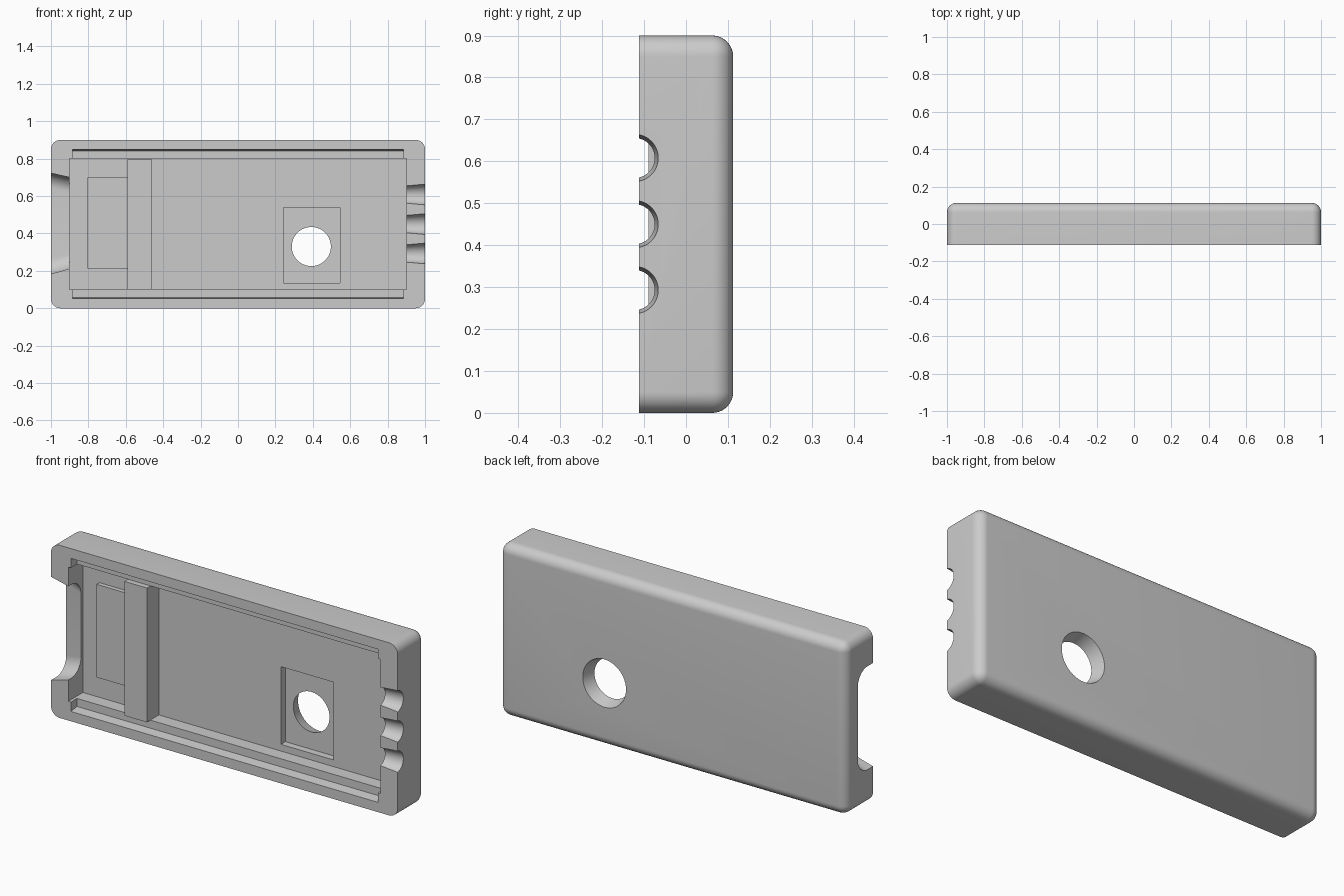
import bpy, bmesh
from math import cos, sin, pi
from mathutils import Vector

if "Cube" in bpy.data.objects:
    bpy.data.objects.remove(bpy.data.objects["Cube"], do_unlink=True)

grey = bpy.data.materials.new("plain grey")
grey.use_nodes = True
grey.diffuse_color = (0.6, 0.6, 0.6, 1)
bsdf = next(n for n in grey.node_tree.nodes if n.type == 'BSDF_PRINCIPLED')
bsdf.inputs["Base Color"].default_value = grey.diffuse_color

HALF = 0.1125   # half the case thickness
FLOOR = 0.008   # depth of the cavity floor


def finish(name, bm):
    bmesh.ops.recalc_face_normals(bm, faces=bm.faces[:])
    mesh = bpy.data.meshes.new(name)
    bm.to_mesh(mesh)
    bm.free()
    mesh.materials.append(grey)
    obj = bpy.data.objects.new(name, mesh)
    bpy.context.collection.objects.link(obj)
    return obj


def loft(name, ring_a, ring_b):
    """Closed solid between two matching rings."""
    bm = bmesh.new()
    a = [bm.verts.new(p) for p in ring_a]
    b = [bm.verts.new(p) for p in ring_b]
    bm.faces.new(a)
    bm.faces.new(b)
    for i in range(len(a)):
        j = (i + 1) % len(a)
        bm.faces.new((a[i], a[j], b[j], b[i]))
    return finish(name, bm)


def rect(y, x0, x1, z0, z1):
    return [(x0, y, z0), (x1, y, z0), (x1, y, z1), (x0, y, z1)]


def box(name, x0, x1, y0, y1, z0, z1):
    return loft(name, rect(y0, x0, x1, z0, z1), rect(y1, x0, x1, z0, z1))


def circle(center, r, axis, n=64):
    pts = []
    for i in range(n):
        c, s = r * cos(2 * pi * i / n), r * sin(2 * pi * i / n)
        pts.append(Vector(center) + Vector((c, 0, s) if axis == 'y' else (0, c, s)))
    return pts


def slot(x, back, z0, z1, r, n=12):
    """Section open to the front, with rounded corners at the back."""
    pts = [(x, -0.2, z0)]
    for cz, start in ((z0 + r, -pi / 2), (z1 - r, 0)):
        for i in range(n + 1):
            t = start + pi / 2 * i / n
            pts.append((x, back - r + r * cos(t), cz + r * sin(t)))
    return pts + [(x, -0.2, z1)]


def select(obj):
    bpy.ops.object.select_all(action='DESELECT')
    obj.select_set(True)
    bpy.context.view_layer.objects.active = obj


def cut(target, cutter):
    cutter.hide_render = True
    mod = target.modifiers.new("cut", 'BOOLEAN')
    mod.operation, mod.solver, mod.object = 'DIFFERENCE', 'EXACT', cutter
    select(target)
    bpy.ops.object.modifier_apply(modifier=mod.name)
    bpy.data.objects.remove(cutter, do_unlink=True)


# Outer shell: every edge rounded except the front rim
shell = box("case_shell", -1, 1, -HALF, HALF, 0, 0.9)
bm = bmesh.new()
bm.from_mesh(shell.data)
edges = [e for e in bm.edges if max(v.co.y for v in e.verts) > 0]
bmesh.ops.bevel(bm, geom=edges, offset=0.05, segments=10, profile=0.5, affect='EDGES')
bm.to_mesh(shell.data)
bm.free()

# Main cavity and the shallow ledge along its long sides
cut(shell, box("cavity_cutter", -0.9, 0.9, -0.2, FLOOR, 0.1, 0.8))
cut(shell, loft("ledge_cutter", rect(-0.12, -0.885, 0.885, 0.05, 0.85),
                rect(-0.0625, -0.885, 0.885, 0.058, 0.842)))

# Wide tapered opening in the right end
cut(shell, loft("port_cutter", slot(-1.02, 0.017, 0.178, 0.727, 0.08),
                slot(-0.88, -0.012, 0.217, 0.695, 0.08)))

# Three small tapered cable notches in the left end
for z in (0.293, 0.45, 0.608):
    cut(shell, loft("notch_cutter", circle((1.02, -0.1225, z), 0.058, 'x'),
                    circle((0.88, -0.1225, z), 0.046, 'x')))

# Square pocket with a flared round hole through the back
cut(shell, box("pocket_cutter", 0.242, 0.545, -0.05, 0.045, 0.135, 0.54))
cut(shell, loft("hole_cutter", circle((0.392, 0.04, 0.33), 0.103, 'y'),
                circle((0.392, 0.12, 0.33), 0.127, 'y')))

select(shell)
bpy.ops.object.shade_smooth_by_angle(angle=pi / 6)

# Upright rib and raised pad inside the cavity
box("inner_rib", -0.592, -0.462, -0.09, FLOOR + 0.005, 0.099, 0.799)
box("raised_pad", -0.805, -0.59, FLOOR - 0.023, FLOOR + 0.005, 0.213, 0.698)
